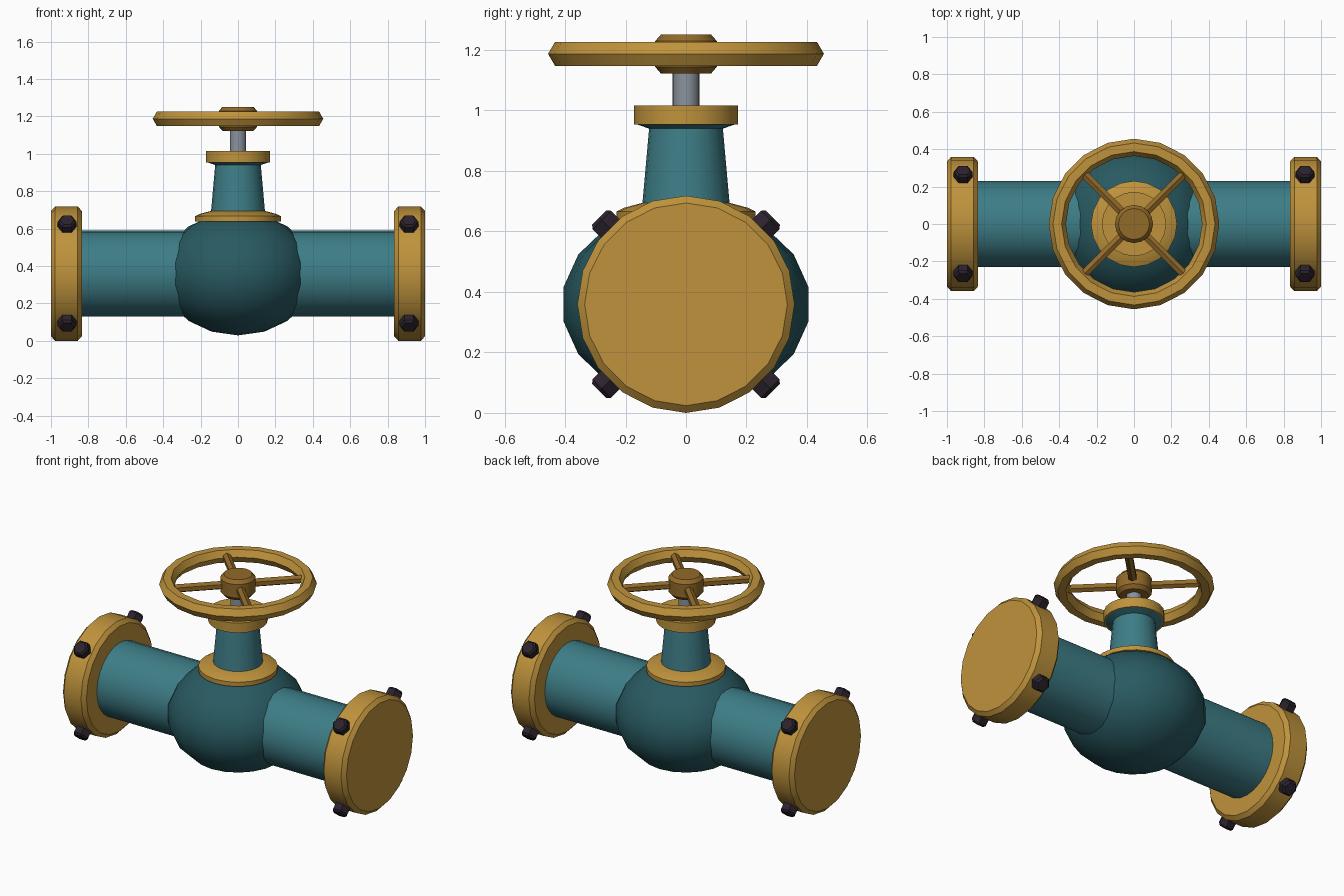
import bpy, bmesh, math
from mathutils import Matrix, Vector

if "Cube" in bpy.data.objects:
    bpy.data.objects.remove(bpy.data.objects["Cube"])

AXIS_Z = 0.359   # height of the pipe centre line


def material(name, rgb):
    m = bpy.data.materials.new(name)
    m.diffuse_color = (*rgb, 1)
    m.use_nodes = True
    m.node_tree.nodes["Principled BSDF"].inputs["Base Color"].default_value = m.diffuse_color
    return m


TEAL = material("teal paint", (0.047, 0.205, 0.24))
DARK_TEAL = material("dark teal paint", (0.021, 0.102, 0.12))
GOLD = material("gold paint", (0.52, 0.29, 0.045))
BRONZE = material("dark bronze", (0.29, 0.145, 0.022))
STEEL = material("grey steel", (0.26, 0.29, 0.34))
BLACK = material("dark bolt metal", (0.024, 0.016, 0.026))


def lathe(name, profile, sides, mat, matrix=Matrix(), closed=False, angle=30):
    """Spin (radius, height) points round z, then place with matrix."""
    bm = bmesh.new()
    rings = []
    for r, h in profile:
        if r == 0:
            rings.append([bm.verts.new((0, 0, h))] * sides)
        else:
            rings.append([bm.verts.new((r * math.cos(2 * math.pi * i / sides),
                                        r * math.sin(2 * math.pi * i / sides), h))
                          for i in range(sides)])
    pairs = list(zip(rings, rings[1:]))
    if closed:
        pairs.append((rings[-1], rings[0]))
    for a, b in pairs:
        for i in range(sides):
            j = (i + 1) % sides
            bm.faces.new(dict.fromkeys((a[i], a[j], b[j], b[i])))
    if not closed:
        for ring in (rings[0], rings[-1]):
            if len(set(ring)) > 1:
                bm.faces.new(ring)
    bmesh.ops.recalc_face_normals(bm, faces=bm.faces)
    bm.transform(matrix)
    mesh = bpy.data.meshes.new(name)
    bm.to_mesh(mesh)
    bm.free()
    mesh.materials.append(mat)
    ob = bpy.data.objects.new(name, mesh)
    bpy.context.collection.objects.link(ob)
    if angle:
        bpy.ops.object.select_all(action='DESELECT')
        ob.select_set(True)
        bpy.context.view_layer.objects.active = ob
        bpy.ops.object.shade_smooth_by_angle(angle=math.radians(angle))
    return ob


def aim(direction, origin=(0, 0, 0)):
    """Matrix turning local z to the direction, local x staying square to it."""
    z = Vector(direction).normalized()
    x = Vector((1, 0, 0)) if abs(z.x) < 0.01 else z.cross(Vector((0, 1, 0))).normalized()
    if abs(z.x) > 0.01 and abs(z.z) < 0.01 and abs(z.y) > 0.01:
        x = Vector((0, 0, 1))
    y = z.cross(x)
    m = Matrix((x, y, z)).transposed().to_4x4()
    m.translation = origin
    return m


centre = (0, 0, AXIS_Z)

# bulging valve body: a flattened ball in nine bands
ball = [(0, -0.33)]
ball += [(0.411 * math.cos(math.radians(a)), 0.33 * math.sin(math.radians(a)))
         for a in range(-70, 71, 20)]
ball += [(0, 0.33)]
lathe("valve_body", ball, 20, DARK_TEAL, Matrix.Translation(centre), angle=40)

# straight pipe
lathe("pipe", [(0.23, -0.85), (0.23, 0.85)], 24, TEAL, aim((1, 0, 0), centre))

# end flanges with radial bolts
for side, label in ((-1, "left"), (1, "right")):
    lathe(label + "_flange",
          [(0.335, 0.835), (0.359, 0.857), (0.359, 0.978), (0.335, 1.0)],
          20, GOLD, aim((side, 0, 0), centre))
    for k in range(4):
        a = math.radians(45 + 90 * k)
        lathe(f"{label}_bolt_{k + 1}",
              [(0.05, 0.32), (0.05, 0.394), (0.038, 0.406)], 6, BLACK,
              aim((0, math.cos(a), math.sin(a)), (side * 0.914, 0, AXIS_Z)), angle=0)

# bonnet: collar, tapered neck, top plate
lathe("bonnet_collar", [(0.23, 0.638), (0.23, 0.666), (0.205, 0.678), (0.146, 0.694)],
      20, GOLD, angle=20)
lathe("bonnet_neck", [(0.147, 0.66), (0.122, 0.94), (0.166, 0.955)], 20, TEAL)
lathe("bonnet_top_plate", [(0.172, 0.954), (0.172, 1.016)], 20, GOLD)

# stem
lathe("stem", [(0.044, 0.98), (0.044, 1.2)], 16, STEEL)

# handwheel: six-sided rim section, hub and four spokes
WHEEL_Z = 1.187
rim = [(0.41 + 0.046 * math.cos(math.radians(60 * i)),
        WHEEL_Z + 0.046 * math.sin(math.radians(60 * i))) for i in range(6)]
lathe("handwheel_rim", rim, 20, GOLD, closed=True)
lathe("handwheel_hub",
      [(0.083, 1.122), (0.102, 1.144), (0.102, 1.229), (0.083, 1.251)], 16, BRONZE)
for k in range(4):
    a = math.radians(45 + 90 * k)
    lathe(f"handwheel_spoke_{k + 1}", [(0.026, 0.05), (0.026, 0.39)], 6, BRONZE,
          aim((math.cos(a), math.sin(a), 0), (0, 0, WHEEL_Z)), angle=0)
